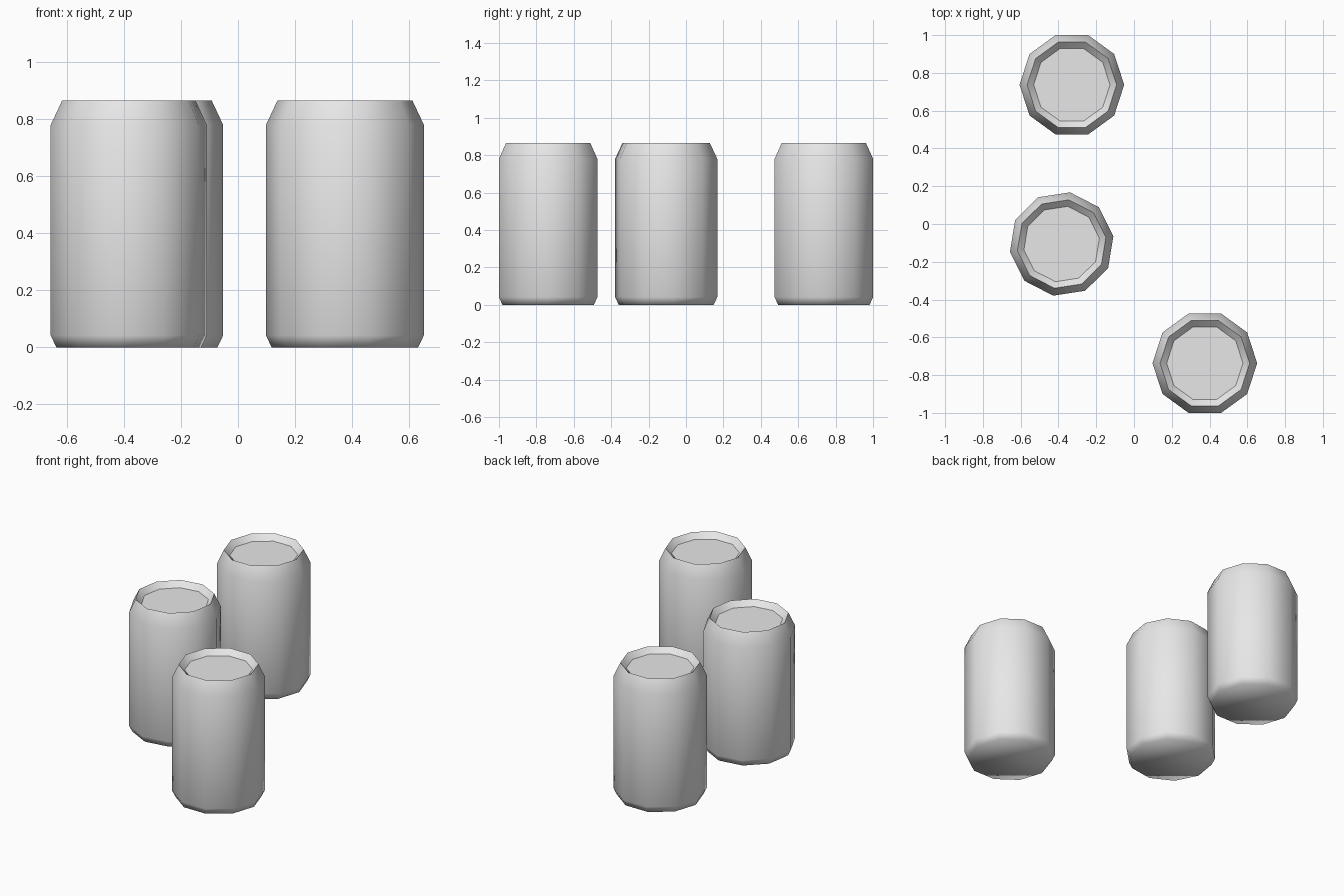
import bpy
import bmesh
from math import cos, sin, radians, tau

SIDES = 10
# Can outline from the base to the sunken lid: (radius, height)
PROFILE = [(0.257, 0.0), (0.277, 0.042), (0.277, 0.78), (0.237, 0.865), (0.202, 0.83)]
RIM = 3

cube = bpy.data.objects.get("Cube")
if cube:
    bpy.data.objects.remove(cube, do_unlink=True)

metal = bpy.data.materials.new("light grey metal")
metal.use_nodes = True
grey = (0.8, 0.8, 0.8, 1.0)
metal.diffuse_color = grey
for node in metal.node_tree.nodes:
    if node.type == 'BSDF_PRINCIPLED':
        node.inputs["Base Color"].default_value = grey


def make_can(name, x, y, turn):
    bm = bmesh.new()
    rings = [[bm.verts.new((r * cos(tau * i / SIDES), r * sin(tau * i / SIDES), z))
              for i in range(SIDES)] for r, z in PROFILE]
    # Wall, shoulder, rim and recess bands
    for low, high in zip(rings, rings[1:]):
        for i in range(SIDES):
            j = (i + 1) % SIDES
            bm.faces.new((low[i], low[j], high[j], high[i]))
    # Base and lid
    bm.faces.new(rings[0][::-1])
    bm.faces.new(rings[-1])
    for face in bm.faces:
        face.smooth = True
    # Crisp edges on the rim and around the lid
    for ring in rings[RIM:]:
        for i in range(SIDES):
            bm.edges.get((ring[i], ring[(i + 1) % SIDES])).smooth = False
    mesh = bpy.data.meshes.new(name)
    bm.to_mesh(mesh)
    bm.free()
    mesh.materials.append(metal)
    can = bpy.data.objects.new(name, mesh)
    can.location = (x, y, 0)
    can.rotation_euler.z = radians(turn)
    bpy.context.collection.objects.link(can)


make_can("back_can", -0.329, 0.737, 0)
make_can("middle_can", -0.383, -0.106, 8.7)
make_can("front_can", 0.375, -0.737, 0)
